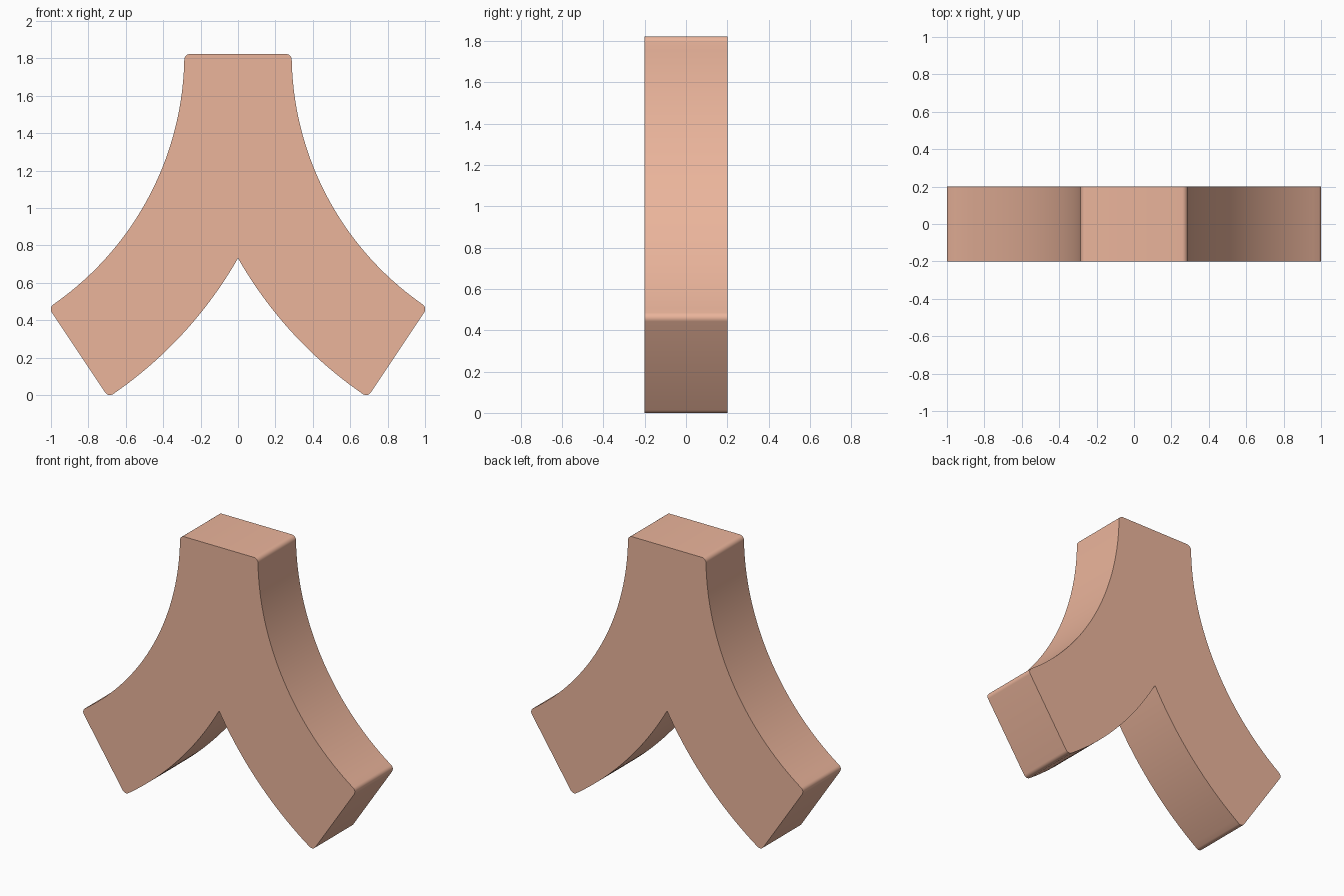
import bpy, bmesh
from math import sin, cos, acos, radians, pi

if "Cube" in bpy.data.objects:
    bpy.data.objects.remove(bpy.data.objects["Cube"])

CX, CZ = 1.917, 1.828          # centre shared by the outer and inner arcs
R1, R2 = 1.63, 2.206           # outer and inner arc radii
END = radians(56.3)            # angle at which the leg is cut off
R = 0.03                       # corner rounding
DEPTH = 0.4


def arc(cx, cz, r, a0, a1, n):
    return [(cx + r * cos(a0 + (a1 - a0) * i / n),
             cz + r * sin(a0 + (a1 - a0) * i / n)) for i in range(n + 1)]


def corner(radius, along, a0):
    """Rounded corner centred at a polar position around the arc centre."""
    t = pi + along
    return arc(CX + radius * cos(t), CZ + radius * sin(t), R, a0, a0 - pi / 2, 6)


# Right half of the outline, from the top corner round to the crotch
d1, d2 = R / (R1 + R), R / (R2 - R)
half = corner(R1 + R, d1, pi / 2)
half += arc(CX, CZ, R1, pi + d1, pi + END - d1, 40)[1:-1]
half += corner(R1 + R, END - d1, END)
half += corner(R2 - R, END - d2, END - pi / 2)
half += arc(CX, CZ, R2, pi + END - d2, pi + acos(CX / R2), 32)[1:]
half[-1] = (0.0, half[-1][1])
outline = half + [(-x, z) for x, z in reversed(half[:-1])]

# Extrude the outline through the depth
bm = bmesh.new()
face = bm.faces.new([bm.verts.new((x, -DEPTH / 2, z)) for x, z in outline])
geom = bmesh.ops.extrude_face_region(bm, geom=[face], use_keep_orig=True)["geom"]
bmesh.ops.translate(bm, vec=(0, DEPTH, 0),
                    verts=[g for g in geom if isinstance(g, bmesh.types.BMVert)])
bmesh.ops.remove_doubles(bm, verts=bm.verts, dist=1e-4)
bmesh.ops.recalc_face_normals(bm, faces=bm.faces)
low = min(v.co.z for v in bm.verts)
bmesh.ops.translate(bm, vec=(0, 0, -low), verts=bm.verts)

mesh = bpy.data.meshes.new("forked_block")
bm.to_mesh(mesh)
bm.free()
block = bpy.data.objects.new("forked_block", mesh)
bpy.context.collection.objects.link(block)

mat = bpy.data.materials.new("peach")
mat.diffuse_color = (0.83, 0.46, 0.33, 1)
mat.use_nodes = True
mat.node_tree.nodes["Principled BSDF"].inputs["Base Color"].default_value = mat.diffuse_color
mesh.materials.append(mat)

bpy.context.view_layer.objects.active = block
block.select_set(True)
bpy.ops.object.shade_smooth_by_angle(angle=radians(30))
